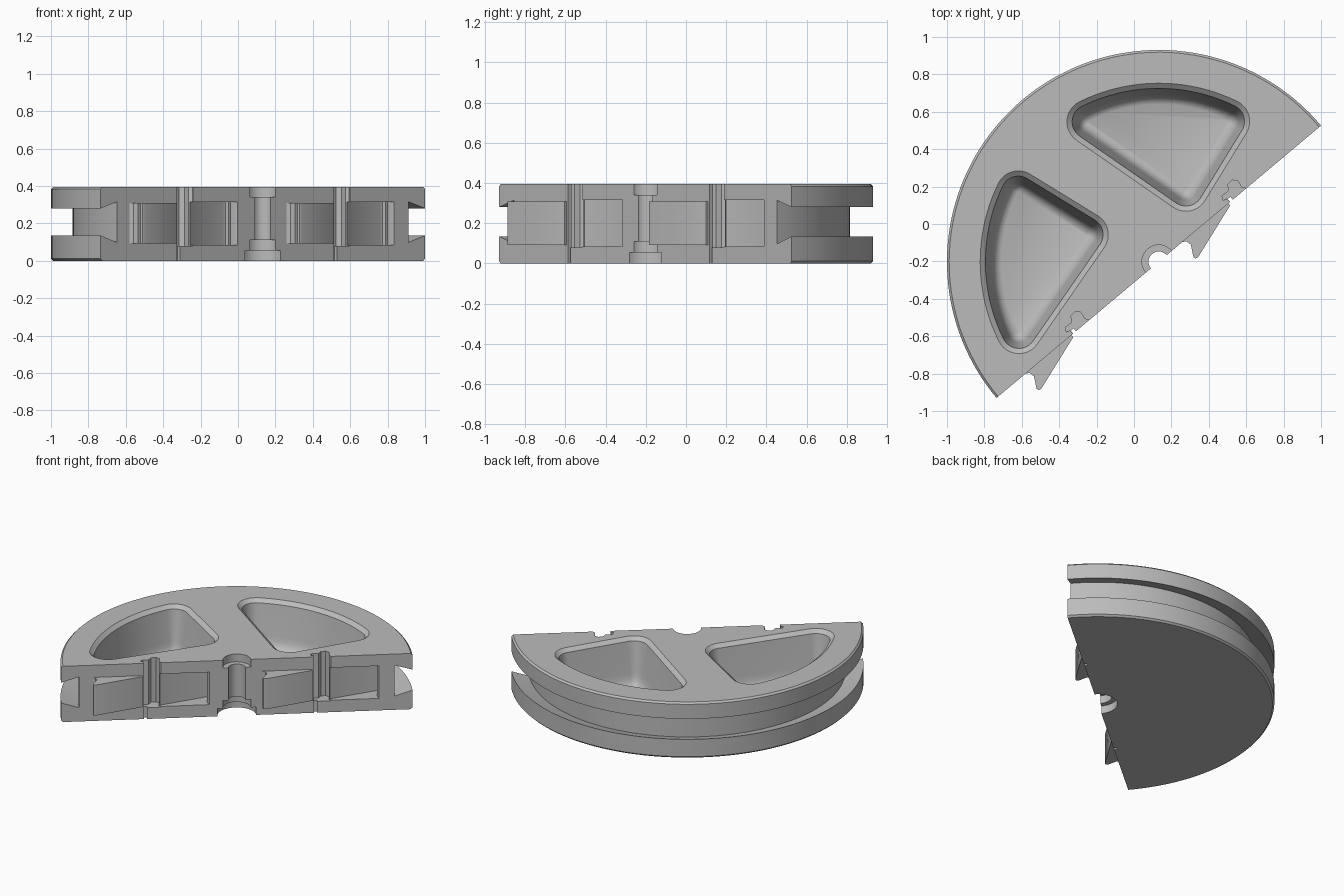
import bpy, bmesh, math

if "Cube" in bpy.data.objects:
    bpy.data.objects.remove(bpy.data.objects["Cube"])

R, H = 1.1325, 0.395                  # disc radius and thickness
TURN = math.radians(40)               # direction of the straight cut face
CX, CY = 0.1325, -0.202               # disc centre
PITCH = 1.095                         # spacing of the repeated joint details

grey = bpy.data.materials.new("light_grey")
grey.diffuse_color = (0.5, 0.5, 0.5, 1)
grey.use_nodes = True
grey.node_tree.nodes["Principled BSDF"].inputs["Base Color"].default_value = grey.diffuse_color


def place(u, v, z):
    """u runs along the cut face, v goes into the half disc."""
    c, s = math.cos(TURN), math.sin(TURN)
    return (CX + u * c - v * s, CY + u * s + v * c, z)


def finish(name, bm):
    bmesh.ops.recalc_face_normals(bm, faces=bm.faces)
    me = bpy.data.meshes.new(name)
    bm.to_mesh(me)
    bm.free()
    me.materials.append(grey)
    ob = bpy.data.objects.new(name, me)
    bpy.context.collection.objects.link(ob)
    return ob


def loft(name, rings):
    """Closed solid through matching rings of points."""
    bm = bmesh.new()
    vs = [[bm.verts.new(p) for p in ring] for ring in rings]
    n = len(vs[0])
    for a, b in zip(vs, vs[1:]):
        for i in range(n):
            j = (i + 1) % n
            bm.faces.new((a[i], a[j], b[j], b[i]))
    bm.faces.new(vs[0])
    bm.faces.new(vs[-1])
    return finish(name, bm)


def prism(name, pts, z0, z1):
    return loft(name, [[place(u, v, z) for u, v in pts] for z in (z0, z1)])


def shift(pts, du):
    return [(u + du, v) for u, v in pts]


def combine(target, tool, op):
    bpy.context.view_layer.objects.active = target
    mod = target.modifiers.new("bool", 'BOOLEAN')
    mod.operation = op
    mod.solver = 'EXACT'
    mod.object = tool
    bpy.ops.object.modifier_apply(modifier=mod.name)
    bpy.data.objects.remove(tool, do_unlink=True)


# Half disc with an undercut groove round the rim
profile = [(R - 0.012, 0), (R, 0.012), (R, 0.135), (1.017, 0.098),
           (1.017, 0.315), (R, 0.28), (R, H - 0.012), (R - 0.012, H)]
N = 80
bm = bmesh.new()
rings = []
for k in range(N + 1):
    a = math.pi * k / N
    rings.append([bm.verts.new(place(r * math.cos(a), r * math.sin(a), z))
                  for r, z in profile])
for a, b in zip(rings, rings[1:]):
    for i in range(len(profile) - 1):
        bm.faces.new((a[i], b[i], b[i + 1], a[i + 1]))
bm.faces.new([r[0] for r in rings])
bm.faces.new([r[-1] for r in rings])
bm.faces.new(rings[0] + rings[-1][::-1])
body = finish("half_pulley_body", bm)


# Two rounded pockets with drafted walls and filleted floors
def pocket_ring(inset, z, spin):
    rho, rc = 0.12 - inset, 0.835
    aA, aB = math.radians(116.4), math.radians(64)
    A = (rc * math.cos(aA), rc * math.sin(aA))
    B = (rc * math.cos(aB), rc * math.sin(aB))
    T = (0.145, 0.39)
    nAT = math.atan2(T[1] - A[1], T[0] - A[0]) + 1.5 * math.pi
    nTB = math.atan2(B[1] - T[1], B[0] - T[0]) + 1.5 * math.pi
    arcs = [((0, 0), rc + rho, aB, aA, 20), (A, rho, aA, nAT, 12),
            (T, rho, nAT, nTB, 12), (B, rho, nTB, aB + 2 * math.pi, 12)]
    out = []
    for k, (c, r, a0, a1, n) in enumerate(arcs):
        # skip the end points shared between touching arcs
        first = 1 if k == 1 else 0
        last = n - 1 if k in (0, 3) else n
        if k == 0:
            last = n
        for i in range(first, last + 1):
            t = a0 + (a1 - a0) * i / n
            x, y = c[0] + r * math.cos(t), c[1] + r * math.sin(t)
            out.append((CX + x * math.cos(spin) - y * math.sin(spin),
                        CY + x * math.sin(spin) + y * math.cos(spin), z))
    return out


stages = [(-0.018, 0.41), (0.028, 0.372), (0.06, 0.16), (0.066, 0.128),
          (0.076, 0.102), (0.092, 0.083), (0.113, 0.074)]
for spin in (0, math.pi / 2):
    cutter = loft("pocket_cutter", [pocket_ring(d, z, spin) for d, z in stages])
    combine(body, cutter, 'DIFFERENCE')

# Stepped bore through the centre
for r, z0, z1 in ((0.055, -0.1, 0.5), (0.125, -0.1, 0.055),
                  (0.09, -0.08, 0.11), (0.09, 0.34, 0.5)):
    circle = [(r * math.cos(math.tau * i / 48 + 0.03),
               r * math.sin(math.tau * i / 48 + 0.03)) for i in range(48)]
    combine(body, prism("bore_cutter", circle, z0, z1), 'DIFFERENCE')

# Joint details on the cut face: recess, clip notch, slot and barbed tooth
recess = [(0.60, -0.03), (0.60, 0.02), (0.92, 0.123), (0.938, 0.121),
          (0.943, 0.105), (0.907, 0.045), (0.912, 0.012), (0.93, -0.03)]
notch = [(0.495, -0.03), (0.495, 0.025), (0.475, 0.03), (0.485, 0.052),
         (0.53, 0.05), (0.55, 0.08), (0.58, 0.083), (0.602, 0.062),
         (0.595, 0.02), (0.607, 0.005), (0.607, -0.03)]
slot = [(0.497, -0.03), (0.497, 0.02), (0.517, 0.02), (0.517, -0.03)]
tooth = [(0.165, 0.03), (0.165, 0), (0.184, -0.012), (0.19, -0.04),
         (0.158, -0.1), (0.162, -0.113), (0.178, -0.116),
         (0.485, -0.015), (0.485, 0.03)]
for du in (0, -PITCH):
    combine(body, prism("recess_cutter", shift(recess, du), 0.085, 0.315), 'DIFFERENCE')
    combine(body, prism("notch_cutter", shift(notch, du), 0.08, 0.5), 'DIFFERENCE')
    combine(body, prism("slot_cutter", shift(slot, du), -0.1, 0.1), 'DIFFERENCE')
    combine(body, prism("barbed_tooth", shift(tooth, du), 0.092, 0.308), 'UNION')

# Smooth curved walls, sharp edges kept
bpy.ops.object.select_all(action='DESELECT')
body.select_set(True)
bpy.context.view_layer.objects.active = body
bpy.ops.object.shade_smooth_by_angle(angle=math.radians(30))
